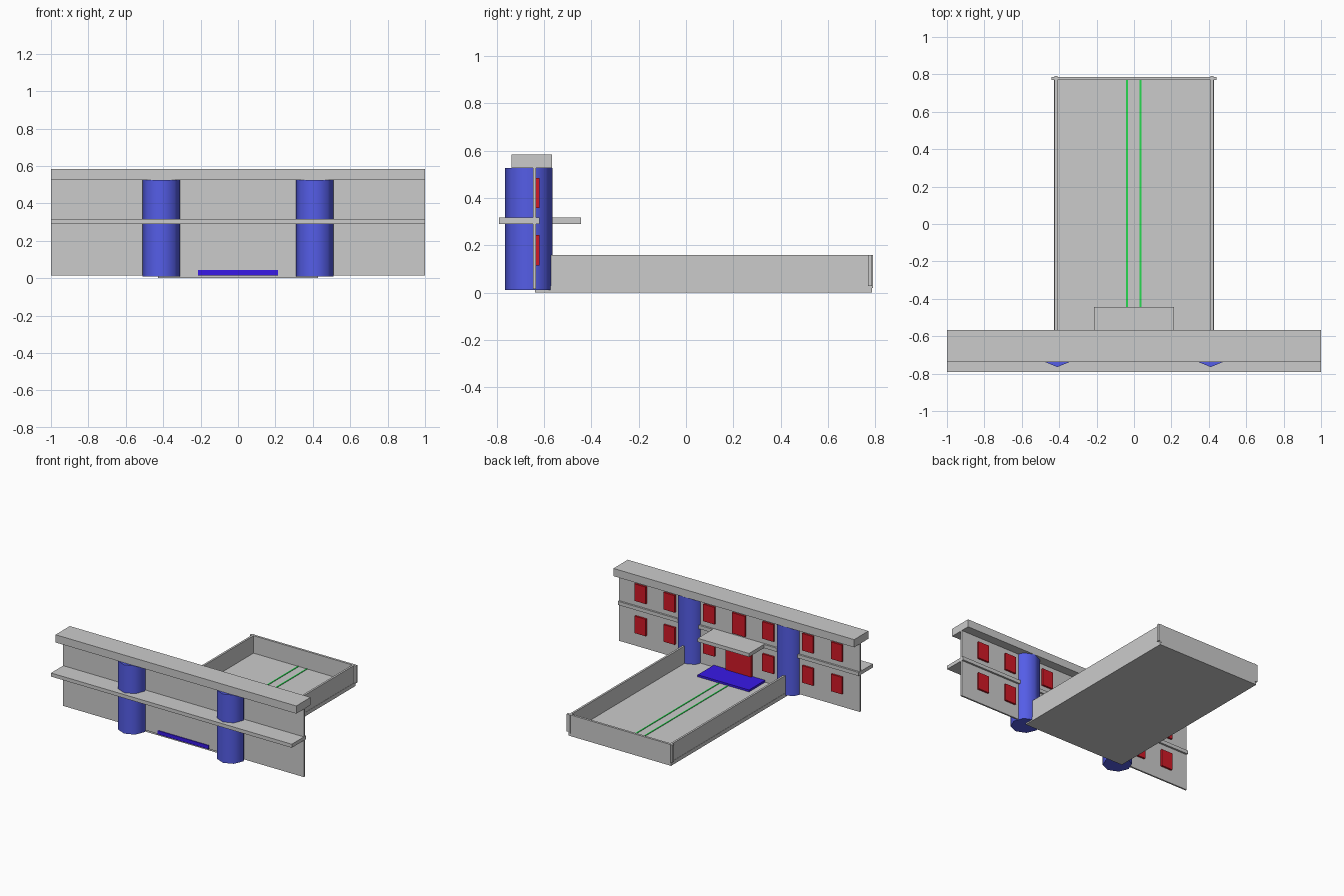
import bpy, math

if "Cube" in bpy.data.objects:
    bpy.data.objects.remove(bpy.data.objects["Cube"])


def material(name, rgb):
    m = bpy.data.materials.new(name)
    m.diffuse_color = (*rgb, 1)
    m.use_nodes = True
    m.node_tree.nodes["Principled BSDF"].inputs["Base Color"].default_value = m.diffuse_color
    return m


blue = material("column_blue", (0.09, 0.11, 0.8))
deep_blue = material("mat_blue", (0.04, 0.01, 0.8))
red = material("window_red", (0.64, 0.01, 0.02))
green = material("line_green", (0.02, 0.7, 0.08))


def box(name, x, y, z, mat=None):
    """Box from (min, max) ranges on each axis."""
    bpy.ops.mesh.primitive_cube_add(
        size=1, location=[(a + b) / 2 for a, b in (x, y, z)])
    o = bpy.context.object
    o.name = name
    o.scale = [b - a for a, b in (x, y, z)]
    bpy.ops.object.transform_apply(location=False, rotation=False, scale=True)
    if mat:
        o.data.materials.append(mat)
    return o


# Facade with roof beam and mid ledge
box("facade_wall", (-1, 1), (-0.646, -0.634), (0.015, 0.53))
box("roof_beam", (-1, 1), (-0.737, -0.567), (0.526, 0.584))
box("mid_ledge", (-1, 1), (-0.79, -0.62), (0.29, 0.317))

# Courtyard tray: floor, side walls, end wall
box("courtyard_floor", (-0.427, 0.427), (-0.638, 0.787), (0, 0.028))
for side, s in (("left", -1), ("right", 1)):
    box(f"courtyard_wall_{side}", sorted((s * 0.41, s * 0.425)),
        (-0.638, 0.79), (0.02, 0.159))
box("courtyard_end_wall", (-0.44, 0.44), (0.77, 0.787), (0.028, 0.159))

# Entrance canopy and step mat
box("entrance_canopy", (-0.213, 0.213), (-0.64, -0.443), (0.29, 0.317))
box("entrance_mat", (-0.213, 0.213), (-0.652, -0.443), (0.015, 0.043), deep_blue)

# Floor lines
for i, x in enumerate((-0.038, 0.034)):
    box(f"floor_line_{i + 1}", (x - 0.005, x + 0.005), (-0.46, 0.775),
        (0.024, 0.031), green)

# Eight-sided smooth columns
for side, s in (("left", -1), ("right", 1)):
    bpy.ops.mesh.primitive_cylinder_add(
        vertices=8, radius=0.1, depth=0.516, location=(s * 0.41, -0.665, 0.268))
    col = bpy.context.object
    col.name = f"column_{side}"
    col.data.materials.append(blue)
    bpy.ops.object.shade_smooth_by_angle(angle=math.radians(50))

# Windows and door on the courtyard face
WY = (-0.636, -0.62)
for row, z in (("lower", (0.115, 0.243)), ("upper", (0.357, 0.485))):
    for i, x in enumerate((-0.815, -0.575, -0.245, 0.245, 0.575, 0.815)):
        box(f"window_{row}_{i + 1}", (x - 0.046, x + 0.046), WY, z, red)
box("window_centre", (-0.054, 0.054), WY, (0.33, 0.485), red)
box("entrance_door", (-0.107, 0.107), WY, (0.04, 0.27), red)
